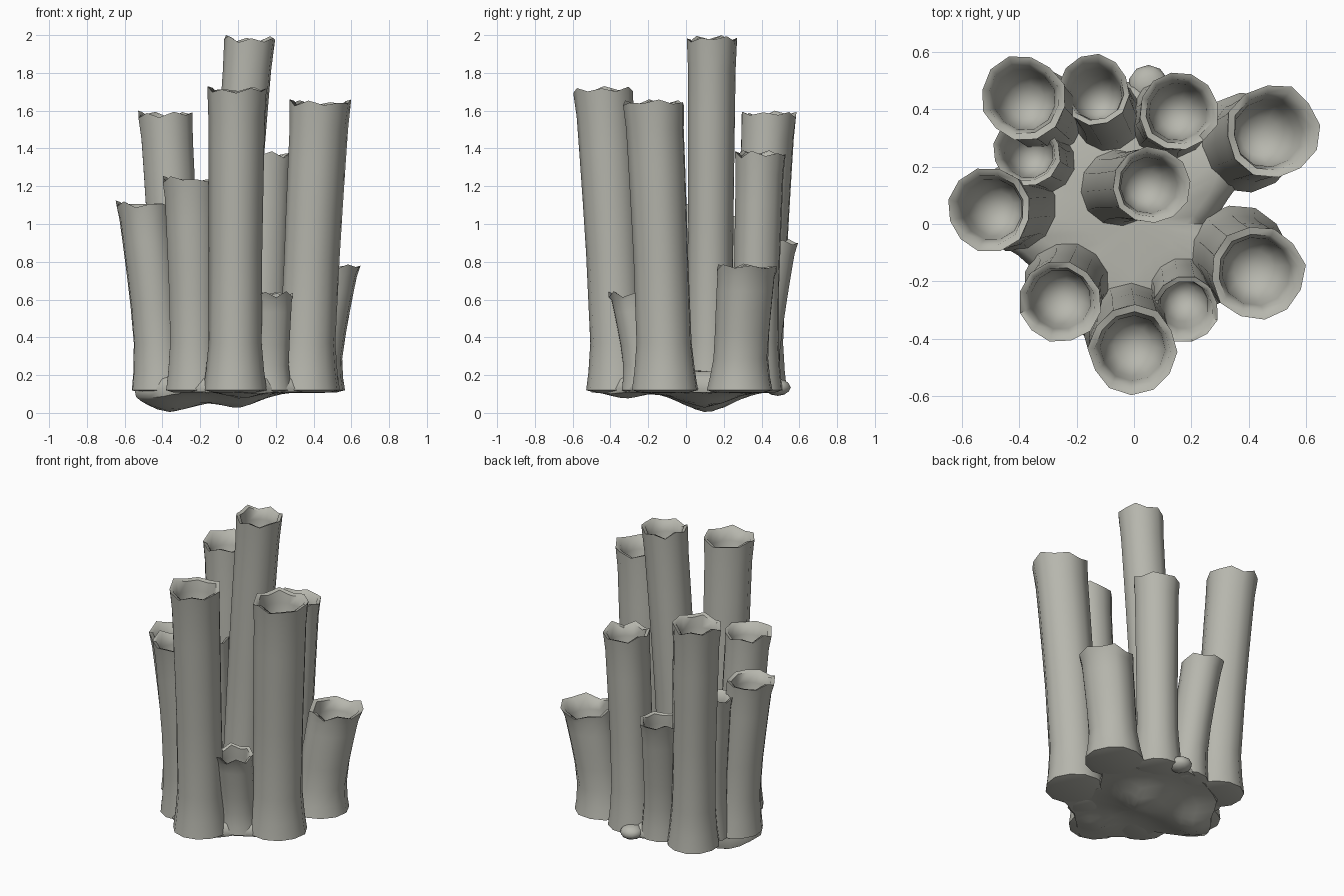
import bpy, bmesh, math, random
from mathutils import Vector

if "Cube" in bpy.data.objects:
    bpy.data.objects.remove(bpy.data.objects["Cube"])

random.seed(4)
SIDES = 12

mat = bpy.data.materials.new("sponge_grey")
mat.diffuse_color = (0.47, 0.47, 0.42, 1)
mat.use_nodes = True
mat.node_tree.nodes["Principled BSDF"].inputs["Base Color"].default_value = mat.diffuse_color


def finish(bm, name):
    bmesh.ops.recalc_face_normals(bm, faces=bm.faces)
    me = bpy.data.meshes.new(name)
    bm.to_mesh(me)
    bm.free()
    me.materials.append(mat)
    for p in me.polygons:
        p.use_smooth = True
    me.set_sharp_from_angle(angle=math.radians(60))
    ob = bpy.data.objects.new(name, me)
    bpy.context.collection.objects.link(ob)
    return ob


def skin(bm, rings, start, end):
    """Bridge rings of points and close both ends with fans."""
    loops = [[bm.verts.new(p) for p in ring] for ring in rings]
    n = len(loops[0])
    for a, b in zip(loops, loops[1:]):
        for i in range(n):
            j = (i + 1) % n
            bm.faces.new((a[i], a[j], b[j], b[i]))
    for loop, tip in ((loops[0], start), (loops[-1], end)):
        v = bm.verts.new(tip)
        for i in range(n):
            bm.faces.new((loop[i], loop[(i + 1) % n], v))


def tube(name, base, top, height, r, depth=0.26):
    """Hollow leaning tube with flared foot, fluted wall and ragged rim."""
    foot = 0.12
    bx, by = base
    tx, ty = top
    flute = [random.uniform(-0.05, 0.05) for _ in range(SIDES)]
    rag = [random.uniform(0, 0.02) + 0.02 * (i % 2) for i in range(SIDES)]
    rag[0] = 0

    def centre(z):
        t = max(0, (z - foot) / (height - foot)) ** 1.35
        return bx + (tx - bx) * t, by + (ty - by) * t

    def ring(z, k, flutes=0.4, ragged=0):
        cx, cy = centre(z)
        pts = []
        for i in range(SIDES):
            a = 2 * math.pi * i / SIDES + r * 20
            rr = r * k * (1 + flutes * flute[i])
            pts.append(Vector((cx + rr * math.cos(a), cy + rr * math.sin(a),
                               z - rag[i] * ragged)))
        return pts

    h = height - foot
    rings = [ring(0.108, 0.8), ring(foot, 1.08), ring(foot + 0.1 * min(h, 1), 0.99),
             ring(foot + 0.25 * min(h, 1), 0.90)]
    for t in (0.45, 0.62, 0.78, 0.9):
        rings.append(ring(foot + h * t, 0.85 + 0.11 * t, 1.0))
    rings += [ring(height, 1.0, 0.8, 1), ring(height - 0.008, 0.84, 0.8, 1),
              ring(height - 0.09, 0.73), ring(height - depth * 0.7, 0.66),
              ring(height - depth * 0.93, 0.42)]
    bm = bmesh.new()
    skin(bm, rings, (bx, by, 0.105), (*centre(height - depth), height - depth))
    return finish(bm, name)


# Tubes: foot position, mouth position, height, mouth radius
TUBES = {
    "tall_centre_tube": ((-0.055, 0.125), (0.058, 0.135), 2.00, 0.136),
    "front_tube": ((-0.015, -0.36), (-0.003, -0.44), 1.73, 0.155),
    "right_front_tube": ((0.36, -0.11), (0.43, -0.17), 1.66, 0.165),
    "left_back_tube": ((-0.32, 0.38), (-0.388, 0.44), 1.60, 0.147),
    "right_back_tube": ((0.125, 0.365), (0.155, 0.395), 1.39, 0.140),
    "left_front_tube": ((-0.23, -0.205), (-0.26, -0.27), 1.255, 0.145),
    "left_tube": ((-0.41, 0.06), (-0.507, 0.05), 1.125, 0.145),
    "left_inner_tube": ((-0.32, 0.22), (-0.375, 0.25), 1.06, 0.118),
    "back_tube": ((-0.09, 0.37), (-0.14, 0.468), 0.92, 0.124),
    "right_low_tube": ((0.39, 0.285), (0.484, 0.325), 0.79, 0.163),
    "small_front_tube": ((0.165, -0.22), (0.178, -0.30), 0.65, 0.116),
}
for name, spec in TUBES.items():
    tube(name, *spec)

# Lumpy shared base: lobed outline every 15 degrees, low middle, drooping underside
OUTLINE = [0.26, 0.34, 0.48, 0.46, 0.38, 0.44, 0.50, 0.48, 0.48, 0.50, 0.47, 0.50,
           0.55, 0.42, 0.36, 0.42, 0.42, 0.44, 0.51, 0.42, 0.38, 0.40, 0.45, 0.36]
N = 48


def outline(i):
    k = i // 2
    return (OUTLINE[k] + OUTLINE[(k + i % 2) % len(OUTLINE)]) / 2


def droop(x, y):
    def bump(px, py, s):
        return math.exp(-((x - px) ** 2 + (y - py) ** 2) / s ** 2)
    return 0.11 - 0.105 * bump(-0.36, 0.11, 0.18) - 0.08 * bump(0, 0.1, 0.16) \
        - 0.035 * bump(0.02, -0.32, 0.1)


def base_ring(k, z=None):
    pts = []
    for i in range(N):
        a = 2 * math.pi * i / N
        x, y = k * outline(i) * math.cos(a), k * outline(i) * math.sin(a)
        pts.append((x, y, droop(x, y) if z is None else z))
    return pts


bm = bmesh.new()
skin(bm, [base_ring(0.2), base_ring(0.4), base_ring(0.6), base_ring(0.75),
          base_ring(0.88), base_ring(0.98), base_ring(1.0, 0.13),
          base_ring(0.93, 0.18), base_ring(0.7, 0.22), base_ring(0.35, 0.22)],
     (0, 0, droop(0, 0)), (0, 0, 0.23))
finish(bm, "base")

# Small bud at the back
bm = bmesh.new()
bmesh.ops.create_icosphere(bm, subdivisions=2, radius=1)
for v in bm.verts:
    v.co = Vector((0.05 + 0.07 * v.co.x, 0.485 + 0.07 * v.co.y, 0.135 + 0.045 * v.co.z))
finish(bm, "back_bud")
